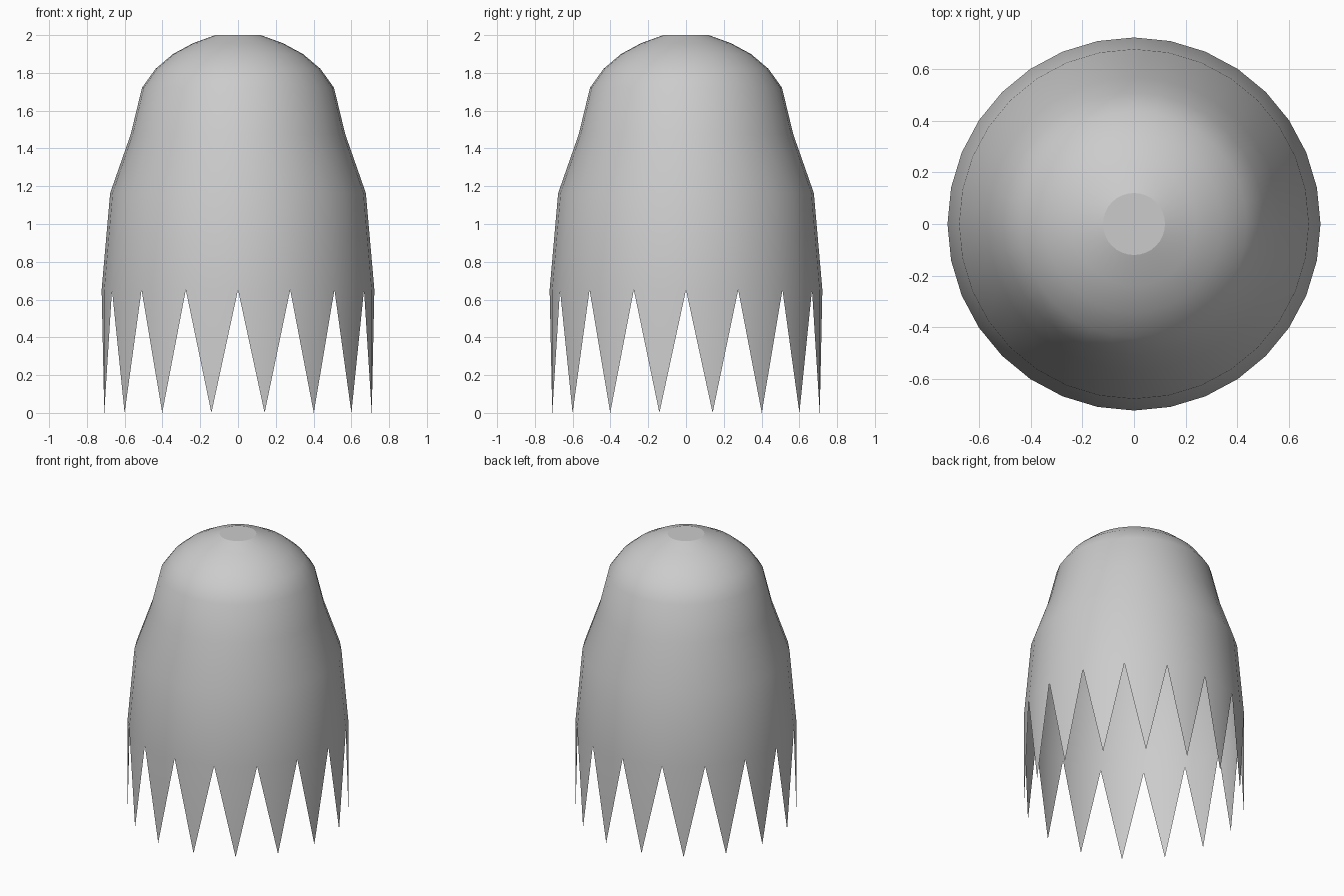
import bpy
import bmesh
from math import sin, cos, pi

if "Cube" in bpy.data.objects:
    bpy.data.objects.remove(bpy.data.objects["Cube"], do_unlink=True)

SIDES = 32
# Radius and height of each ring, from the crown to the top of the notches
PROFILE = [(0.12, 2.0), (0.238, 1.957), (0.344, 1.9), (0.436, 1.822),
           (0.508, 1.722), (0.568, 1.475), (0.677, 1.163), (0.722, 0.652)]

grey = bpy.data.materials.new("light grey")
grey.use_nodes = True
colour = (0.6, 0.6, 0.6, 1)
grey.diffuse_color = colour
grey.node_tree.nodes["Principled BSDF"].inputs["Base Color"].default_value = colour


def point(i, r, z):
    a = 2 * pi * i / SIDES
    return (r * sin(a), -r * cos(a), z)


bm = bmesh.new()

# Domed body
rings = [[bm.verts.new(point(i, r, z)) for i in range(SIDES)] for r, z in PROFILE]
for upper, lower in zip(rings, rings[1:]):
    for i in range(SIDES):
        j = (i + 1) % SIDES
        bm.faces.new((upper[i], lower[i], lower[j], upper[j]))

# Ragged hem: one pointed tooth over every two sides
hem = rings[-1]
for i in range(0, SIDES, 2):
    tip = bm.verts.new(point(i + 1, PROFILE[-1][0], 0))
    middle = hem[i + 1]
    bm.faces.new((hem[i], tip, middle))
    bm.faces.new((middle, tip, hem[(i + 2) % SIDES]))

for face in bm.faces:
    face.smooth = True

# Flat crown disc with a crisp rim
crown = bm.faces.new(rings[0])
crown.smooth = False
for edge in crown.edges:
    edge.smooth = False

mesh = bpy.data.meshes.new("ragged_cloak")
bm.to_mesh(mesh)
bm.free()
mesh.materials.append(grey)
cloak = bpy.data.objects.new("ragged_cloak", mesh)
bpy.context.collection.objects.link(cloak)
